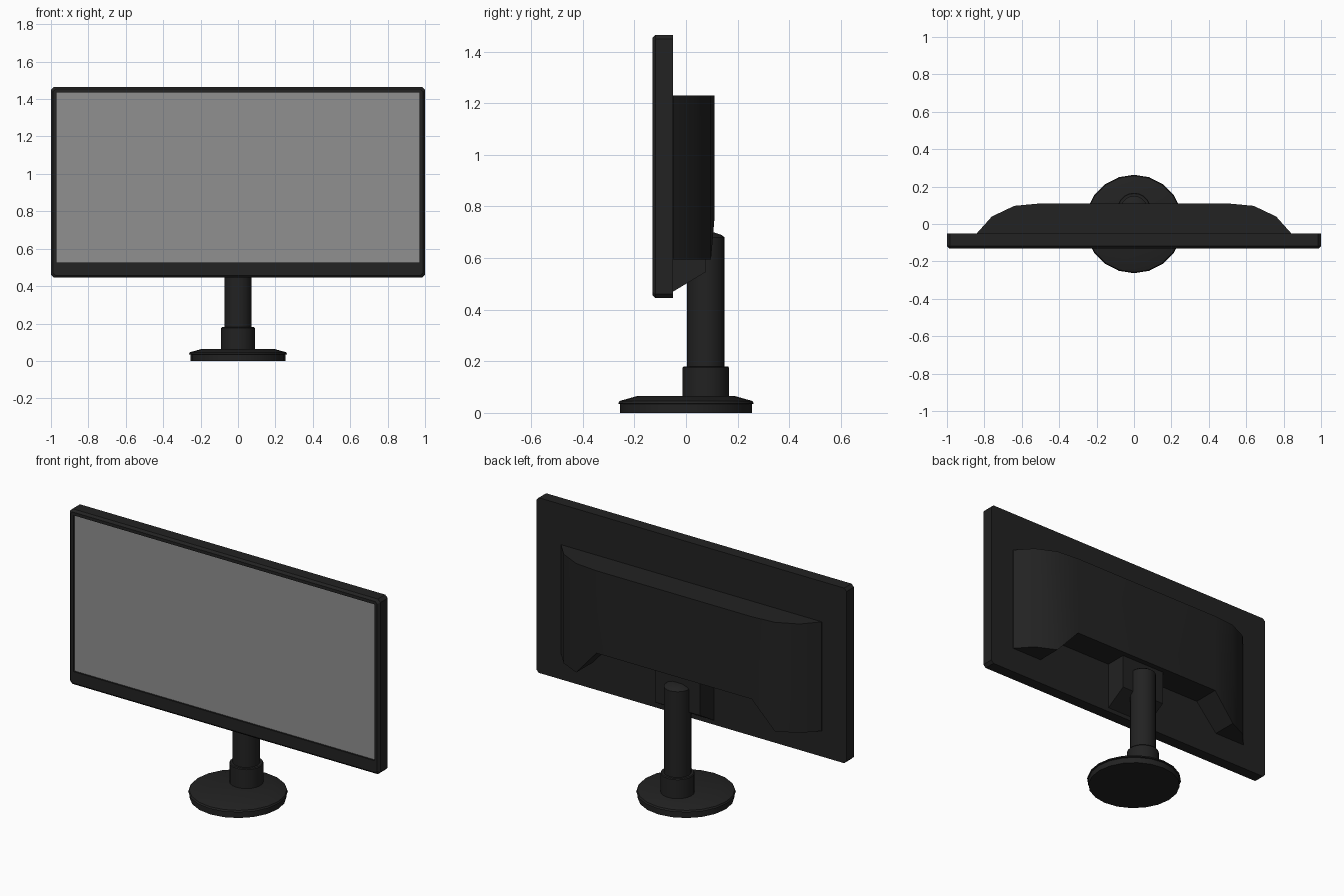
import bpy, bmesh, math

if "Cube" in bpy.data.objects:
    bpy.data.objects.remove(bpy.data.objects["Cube"])


def material(name, rgb):
    m = bpy.data.materials.new(name)
    m.diffuse_color = (*rgb, 1)
    m.use_nodes = True
    m.node_tree.nodes["Principled BSDF"].inputs["Base Color"].default_value = m.diffuse_color
    return m


BLACK = material("black plastic", (0.016, 0.016, 0.016))
GREY = material("screen grey", (0.28, 0.28, 0.28))


def loft(name, loops, mat, cap_start=True, cap_end=True, angle=30):
    """Skin a row of closed loops that all have the same point count."""
    bm = bmesh.new()
    rings = [[bm.verts.new(p) for p in loop] for loop in loops]
    n = len(rings[0])
    for a, b in zip(rings, rings[1:]):
        for i in range(n):
            j = (i + 1) % n
            bm.faces.new((a[i], a[j], b[j], b[i]))
    if cap_start:
        bm.faces.new(rings[0])
    if cap_end:
        bm.faces.new(rings[-1])
    bmesh.ops.remove_doubles(bm, verts=bm.verts, dist=1e-5)
    bmesh.ops.recalc_face_normals(bm, faces=bm.faces)
    me = bpy.data.meshes.new(name)
    bm.to_mesh(me)
    bm.free()
    me.materials.append(mat)
    ob = bpy.data.objects.new(name, me)
    bpy.context.collection.objects.link(ob)
    bpy.ops.object.select_all(action='DESELECT')
    ob.select_set(True)
    bpy.context.view_layer.objects.active = ob
    bpy.ops.object.shade_smooth_by_angle(angle=math.radians(angle))
    return ob


def rect(x, z0, z1, y, c=0.0):
    """Rectangle facing the front, with corners cut by c."""
    return [(-x + c, y, z0), (x - c, y, z0), (x, y, z0 + c), (x, y, z1 - c),
            (x - c, y, z1), (-x + c, y, z1), (-x, y, z1 - c), (-x, y, z0 + c)]


def lathe(name, profile, cy, sides=20):
    loops = [[(r * math.sin(2 * math.pi * i / sides),
               cy + r * math.cos(2 * math.pi * i / sides), z)
              for i in range(sides)] for r, z in profile]
    return loft(name, loops, BLACK)


# Panel housing: back, cut front edge, bezel and recess wall
loft("panel_housing", [
    rect(1.0, 0.445, 1.465, -0.05, 0.016),
    rect(1.0, 0.445, 1.465, -0.118, 0.016),
    rect(0.988, 0.457, 1.453, -0.13, 0.012),
    rect(0.97, 0.525, 1.435, -0.13),
    rect(0.97, 0.525, 1.435, -0.118)], BLACK, cap_end=False)

# Screen: thin plate at the bottom of the recess
loft("screen", [rect(0.97, 0.525, 1.435, -0.12),
                rect(0.97, 0.525, 1.435, -0.115)], GREY)

# Rear shell: cross-sections along x, notched upward in the middle
half = [(0.84, -0.049, 0.595), (0.76, 0.04, 0.595),
        (0.64, 0.097, 0.595), (0.5, 0.11, 0.75)]
columns = [(-x, y, z) for x, y, z in half] + half[::-1]
loft("rear_shell", [[(x, -0.05, z), (x, y, z), (x, y, 1.23), (x, -0.05, 1.23)]
                    for x, y, z in columns], BLACK)

# Bracket joining the panel to the pole
loft("stand_bracket", [[(x, -0.05, 0.47), (x, 0.078, 0.547),
                        (x, 0.078, 0.75), (x, -0.05, 0.75)]
                       for x in (-0.145, 0.145)], BLACK)

# Stand
lathe("pole", [(0.073, 0.06), (0.073, 0.68), (0.06, 0.69), (0.03, 0.70)], 0.077)
lathe("pole_collar", [(0.09, 0.06), (0.09, 0.175), (0.086, 0.18)], 0.077)
lathe("base", [(0.255, 0), (0.255, 0.034), (0.263, 0.036), (0.258, 0.046),
               (0.19, 0.065)], 0.0)
